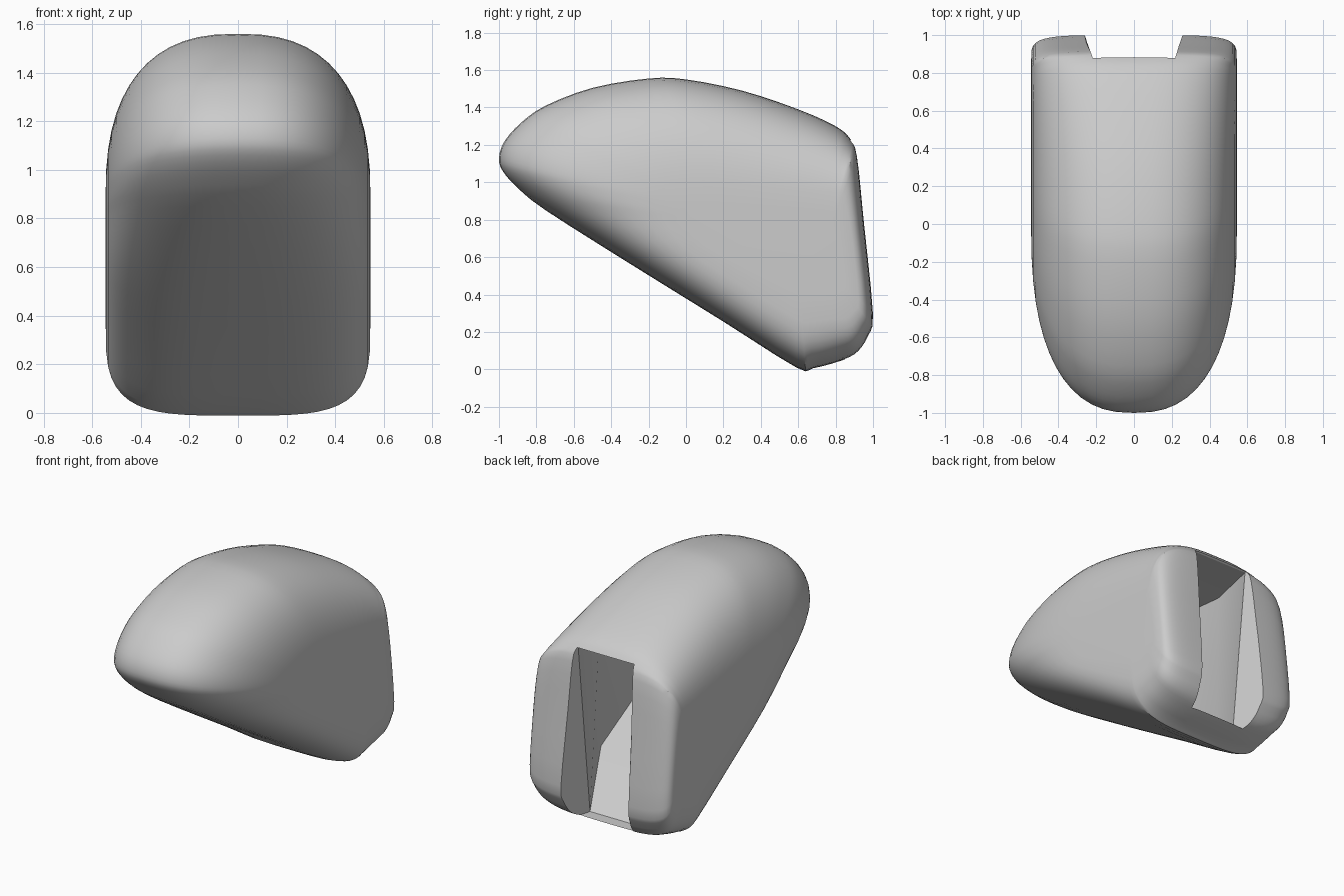
import bpy, bmesh, math
from mathutils import Vector

if "Cube" in bpy.data.objects:
    bpy.data.objects.remove(bpy.data.objects["Cube"])

# Centreline side outline (y, z), matching outline of the flat flank (y, z),
# and squareness of the rounding between them
RIM = [
    (-1, 1.13, .0, .87, 2.5), (-.97, 1.22, .01, .88, 2.5), (-.88, 1.32, .02, .885, 2.5),
    (-.75, 1.41, .04, .89, 2.5), (-.5, 1.505, .08, .89, 2.5), (-.2, 1.555, .15, .885, 2.5),
    (0, 1.55, .24, .88, 2.5), (.3, 1.49, .42, .87, 2.5), (.6, 1.39, .6, .86, 2.6),
    (.8, 1.3, .72, .85, 2.8), (.88, 1.23, .77, .84, 3.2), (.915, 1.14, .79, .81, 4),
    (.95, .8, .82, .68, 5), (1, .3, .85, .45, 5), (.975, .18, .83, .42, 4.8),
    (.92, .095, .8, .405, 4.5), (.84, .05, .75, .4, 4), (.68, .006, .63, .4, 4),
    (.59, .01, .58, .42, 3.8), (.2, .255, .34, .53, 3.4), (-.3, .565, .1, .66, 2.9),
    (-.75, .85, .02, .78, 2.5), (-.9, .97, .0, .82, 2.5), (-.98, 1.06, .0, .85, 2.5)]
HALF_WIDTH = .545
STEPS = 3
SLICES = 28


def smooth_loop(pts, steps):
    """Closed Catmull-Rom curve through the points."""
    out, n = [], len(pts)
    for i in range(n):
        a, b, c, d = (Vector(pts[(i + k) % n]) for k in (-1, 0, 1, 2))
        for s in range(steps):
            t = s / steps
            out.append(b + .5 * t * ((c - a) + t * ((2 * a - 5 * b + 4 * c - d)
                                                   + t * (3 * (b - c) + d - a))))
    return out


def loft(name, rings):
    """Bridge closed rings and cap both ends."""
    bm = bmesh.new()
    vr = [[bm.verts.new(p) for p in r] for r in rings]
    n = len(vr[0])
    for a, b in zip(vr, vr[1:]):
        for i in range(n):
            bm.faces.new((a[i], a[(i + 1) % n], b[(i + 1) % n], b[i]))
    bm.faces.new(vr[0])
    bm.faces.new(vr[-1])
    bmesh.ops.recalc_face_normals(bm, faces=bm.faces)
    me = bpy.data.meshes.new(name)
    bm.to_mesh(me)
    bm.free()
    ob = bpy.data.objects.new(name, me)
    bpy.context.collection.objects.link(ob)
    return ob


# Rounded outer body: outline shrinks to the flank along superellipses
outer = smooth_loop([r[:2] for r in RIM], STEPS)
flank = smooth_loop([r[2:4] for r in RIM], STEPS)
power = [v[0] for v in smooth_loop([(r[4], 0) for r in RIM], STEPS)]
rings = []
for k in range(SLICES + 1):
    a = math.pi / 2 * (2 * k / SLICES - 1)
    s = min(abs(math.sin(a)) ** .8, 1)
    x = math.copysign(HALF_WIDTH * s, a)
    rings.append([(x, *(q + (p - q) * (1 - s ** e) ** (1 / e)))
                  for p, q, e in zip(outer, flank, power)])
body = loft("hollow_body", rings)

# Cavity: mouth, slanted neck, wider hollow
# (floor y, floor z, floor half width, roof y, roof z, roof half width)
cavity = []
for y0, z0, w0, y1, z1, w1 in [(1.15, .055, .30, 1.15, 1.36, .31),
                               (.77, .055, .195, .87, 1.22, .215),
                               (.4, .32, .37, .45, 1.26, .34),
                               (-.45, .86, .32, -.45, 1.3, .28)]:
    cavity.append([(-w0, y0, z0), (w0, y0, z0), (w1, y1, z1), (-w1, y1, z1)])
cutter = loft("cavity_cutter", cavity)
cutter.hide_render = True

bpy.context.view_layer.objects.active = body
body.select_set(True)
cut = body.modifiers.new("cavity", 'BOOLEAN')
cut.object = cutter
cut.operation = 'DIFFERENCE'
cut.solver = 'EXACT'
bpy.ops.object.modifier_apply(modifier=cut.name)
bpy.data.objects.remove(cutter)
bpy.ops.object.shade_smooth_by_angle(angle=math.radians(30))
